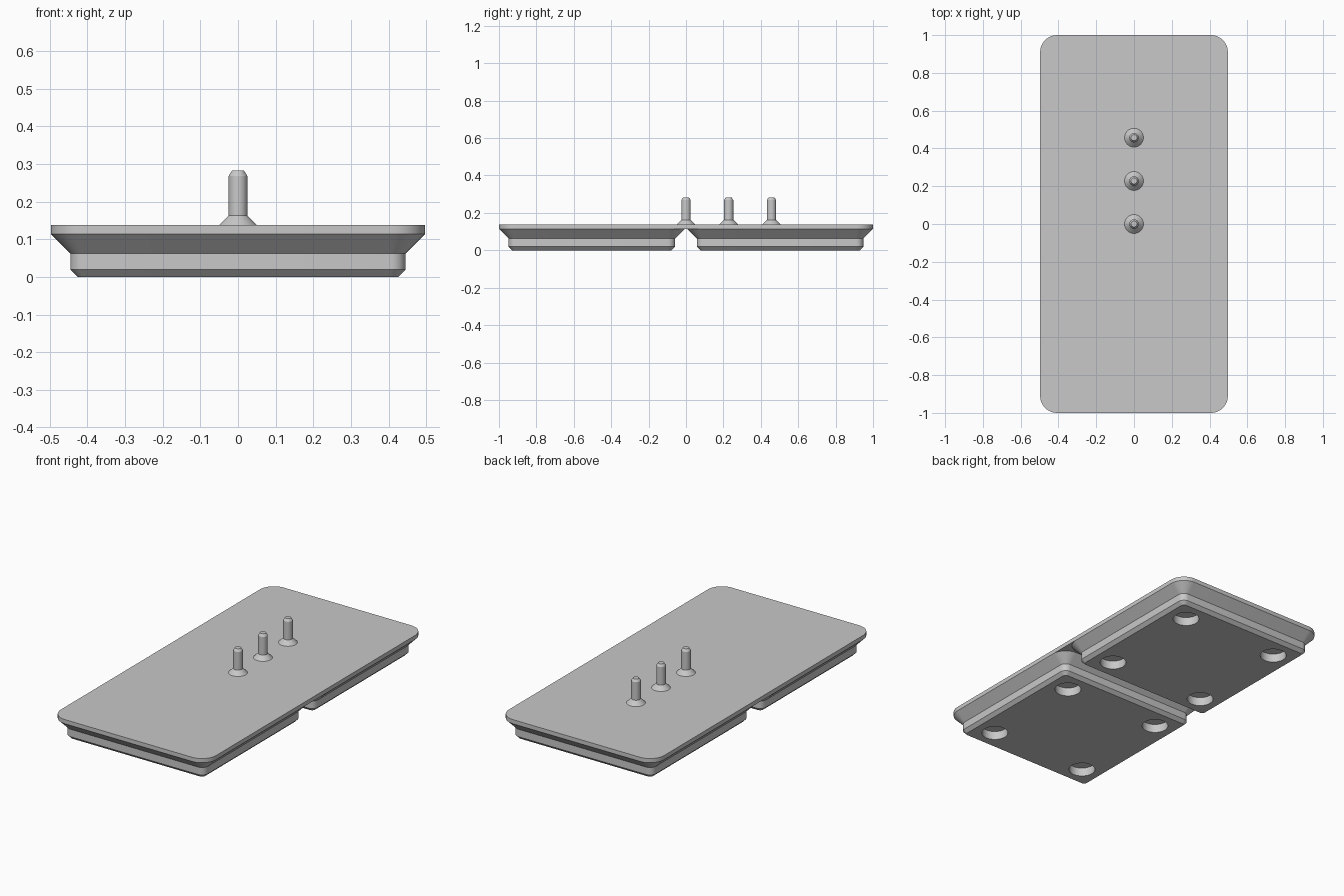
import bpy, bmesh, math

cube = bpy.data.objects.get("Cube")
if cube:
    bpy.data.objects.remove(cube, do_unlink=True)

grey = bpy.data.materials.new("plain grey")
grey.use_nodes = True
colour = (0.58, 0.58, 0.58, 1)
grey.diffuse_color = colour
grey.node_tree.nodes["Principled BSDF"].inputs["Base Color"].default_value = colour


def rounded_ring(hx, hy, r, z, steps=10):
    """Outline of a rounded rectangle at height z."""
    pts = []
    for i, (sx, sy) in enumerate([(1, 1), (-1, 1), (-1, -1), (1, -1)]):
        for k in range(steps + 1):
            a = (i + k / steps) * math.pi / 2
            pts.append((sx * (hx - r) + r * math.cos(a),
                        sy * (hy - r) + r * math.sin(a), z))
    return pts


def circle_ring(r, z, n=32):
    return [(r * math.cos(2 * math.pi * k / n), r * math.sin(2 * math.pi * k / n), z)
            for k in range(n)]


def loft(name, rings, location=(0, 0, 0)):
    """Closed solid through a stack of rings, listed bottom to top."""
    bm = bmesh.new()
    loops = [[bm.verts.new(p) for p in ring] for ring in rings]
    n = len(loops[0])
    for low, high in zip(loops, loops[1:]):
        for i in range(n):
            j = (i + 1) % n
            bm.faces.new((low[i], low[j], high[j], high[i]))
    bm.faces.new(loops[0][::-1])
    bm.faces.new(loops[-1])
    mesh = bpy.data.meshes.new(name)
    bm.to_mesh(mesh)
    bm.free()
    mesh.materials.append(grey)
    obj = bpy.data.objects.new(name, mesh)
    obj.location = location
    bpy.context.collection.objects.link(obj)
    return obj


def select_only(obj):
    bpy.ops.object.select_all(action='DESELECT')
    obj.select_set(True)
    bpy.context.view_layer.objects.active = obj


HALF, PITCH, SEAM, TOP = 0.497, 0.503, 0.114, 0.138
parts = []

# Top plate
parts.append(loft("top_plate", [rounded_ring(HALF, 1.0, 0.09, z) for z in (SEAM, TOP)]))

# Two stepped feet, each with four round magnet pockets underneath
foot_profile = [(0.426, 0.019, 0), (0.445, 0.038, 0.019), (0.445, 0.038, 0.062), (HALF, 0.09, SEAM)]
for side, y in (("front", -PITCH), ("back", PITCH)):
    foot = loft(side + "_foot", [rounded_ring(h, h, r, z) for h, r, z in foot_profile], (0, y, 0))
    for sx in (-1, 1):
        for sy in (-1, 1):
            cutter = loft("pocket_cutter", [circle_ring(0.071, z) for z in (-0.05, 0.05)],
                          (sx * 0.311, y + sy * 0.311, 0))
            cutter.hide_render = True
            select_only(foot)
            mod = foot.modifiers.new("pocket", 'BOOLEAN')
            mod.operation = 'DIFFERENCE'
            mod.solver = 'EXACT'
            mod.object = cutter
            bpy.ops.object.modifier_apply(modifier=mod.name)
            bpy.data.objects.remove(cutter, do_unlink=True)
    parts.append(foot)

# Three pins with flared bases and chamfered tips
pin_profile = [(0.05, TOP - 0.002), (0.05, TOP), (0.025, 0.163), (0.025, 0.268), (0.016, 0.282)]
for name, y in (("centre_pin", 0), ("middle_pin", 0.228), ("back_pin", 0.457)):
    parts.append(loft(name, [circle_ring(r, z) for r, z in pin_profile], (0, y, 0)))

# Smooth the rounded corners, keep the edges sharp
for obj in parts:
    select_only(obj)
    bpy.ops.object.shade_smooth_by_angle(angle=math.radians(25))
